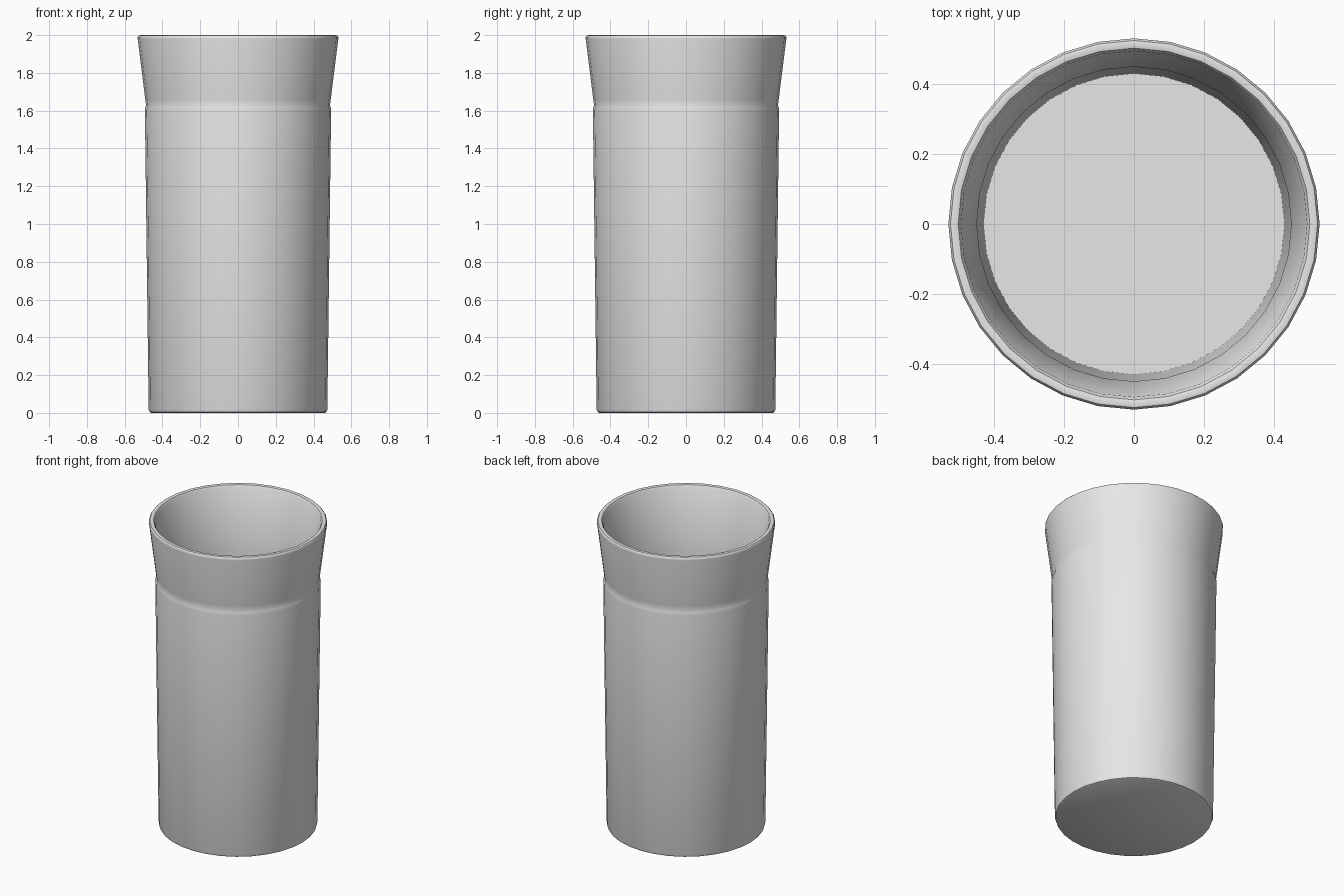
import bpy, bmesh, math

cube = bpy.data.objects.get("Cube")
if cube:
    bpy.data.objects.remove(cube, do_unlink=True)

SEGMENTS = 32

grey = bpy.data.materials.new("light_grey")
grey.use_nodes = True
colour = (0.8, 0.8, 0.8, 1)
grey.diffuse_color = colour
grey.node_tree.nodes["Principled BSDF"].inputs["Base Color"].default_value = colour


def lathe(name, profile, material):
    """Revolve (radius, height) points round z and cap both ends."""
    bm = bmesh.new()
    rings = []
    for r, z in profile:
        rings.append([bm.verts.new((r * math.cos(a), r * math.sin(a), z))
                      for a in (math.tau * i / SEGMENTS for i in range(SEGMENTS))])
    for low, high in zip(rings, rings[1:]):
        for i in range(SEGMENTS):
            j = (i + 1) % SEGMENTS
            bm.faces.new((low[i], low[j], high[j], high[i]))
    bm.faces.new(rings[0][::-1])
    bm.faces.new(rings[-1])
    mesh = bpy.data.meshes.new(name)
    bm.to_mesh(mesh)
    bm.free()
    mesh.materials.append(material)
    obj = bpy.data.objects.new(name, mesh)
    bpy.context.collection.objects.link(obj)
    return obj


# Outer wall: chamfered foot, gentle taper, shoulder and flared collar
outer = [(0.46, 0), (0.468, 0.004), (0.473, 0.018), (0.493, 1.6),
         (0.491, 1.615), (0.487, 1.63), (0.491, 1.66), (0.531, 1.98)]
# Rounded lip
lip = [(0.531, 1.99), (0.525, 1.998), (0.515, 2.0), (0.503, 1.997), (0.495, 1.985)]
# Inner wall down to the floor
inner = [(0.455, 1.65), (0.45, 1.6), (0.43, 0.04)]

cup = lathe("cup", outer + lip + inner, grey)
bpy.ops.object.select_all(action="DESELECT")
cup.select_set(True)
bpy.context.view_layer.objects.active = cup
bpy.ops.object.shade_smooth_by_angle(angle=math.radians(40))
